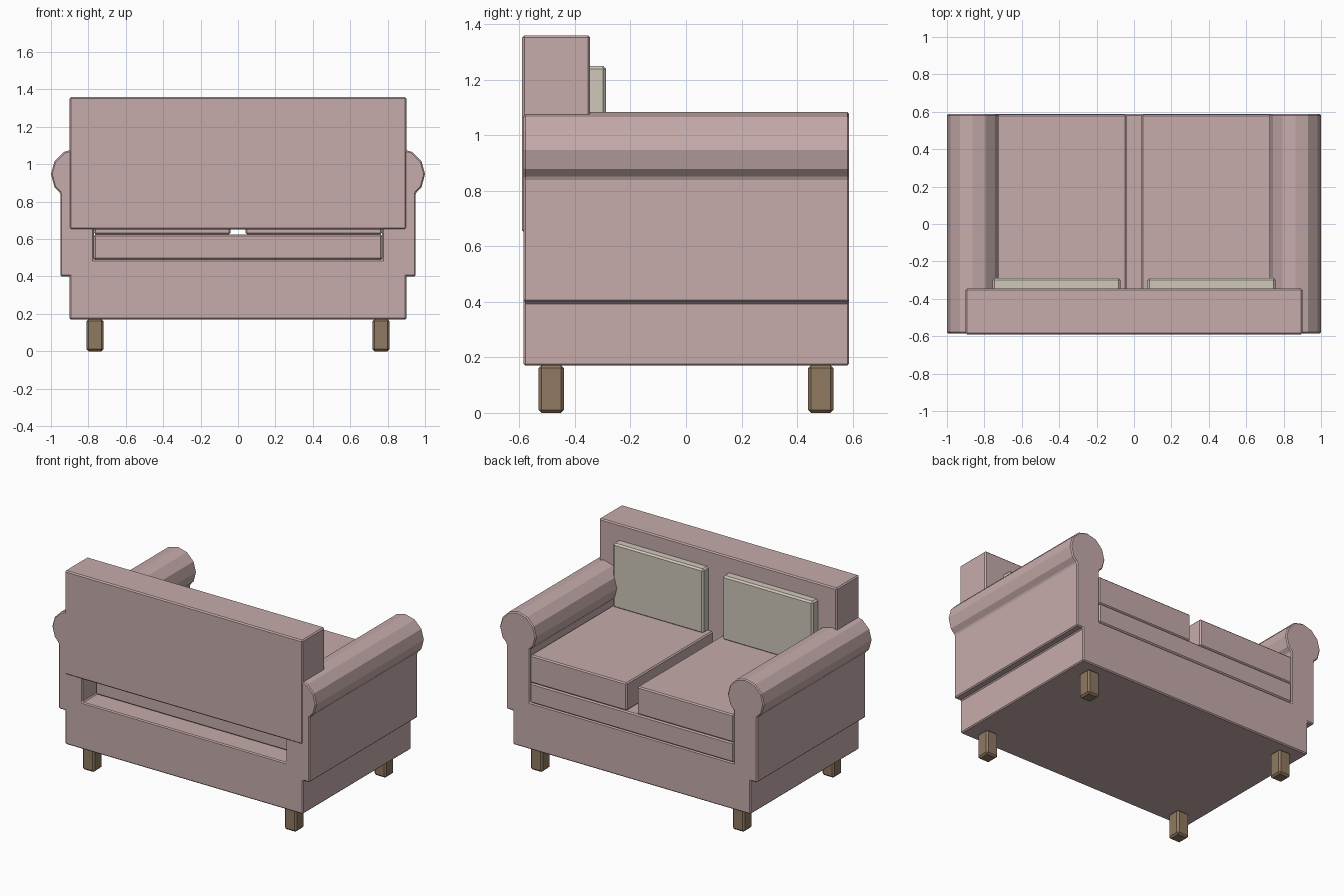
import bpy, bmesh, math

if "Cube" in bpy.data.objects:
    bpy.data.objects.remove(bpy.data.objects["Cube"])


def material(name, color):
    m = bpy.data.materials.new(name)
    m.diffuse_color = (*color, 1)
    m.use_nodes = True
    m.node_tree.nodes["Principled BSDF"].inputs["Base Color"].default_value = m.diffuse_color
    return m


FABRIC = material("pink_fabric", (0.57, 0.41, 0.41))
PILLOW = material("beige_fabric", (0.63, 0.58, 0.49))
WOOD = material("wood", (0.28, 0.19, 0.12))


def finish(bm, name, mat, bevel):
    bmesh.ops.recalc_face_normals(bm, faces=bm.faces)
    me = bpy.data.meshes.new(name)
    bm.to_mesh(me)
    bm.free()
    me.materials.append(mat)
    ob = bpy.data.objects.new(name, me)
    bpy.context.collection.objects.link(ob)
    mod = ob.modifiers.new("edge_bevel", 'BEVEL')
    mod.width = bevel
    mod.segments = 1
    mod.limit_method = 'ANGLE'
    mod.angle_limit = math.radians(40)
    return ob


def box(name, xr, yr, zr, mat, bevel=0.008):
    bm = bmesh.new()
    bmesh.ops.create_cube(bm, size=1)
    for v in bm.verts:
        v.co = [(r[0] + r[1]) / 2 + c * (r[1] - r[0])
                for r, c in zip((xr, yr, zr), v.co)]
    return finish(bm, name, mat, bevel)


# frame: base and rolled arms as one extruded profile
CX, CZ, R = 0.8625, 0.947, 0.1375
half = [(0.90, 0.17), (0.90, 0.40), (0.95, 0.40), (0.95, 0.846)]
for a in range(-30, 211, 30):
    t = math.radians(a)
    half.append((CX + R * math.cos(t), CZ + R * math.sin(t)))
half += [(0.77, 0.852), (0.77, 0.49)]
profile = half + [(-x, z) for x, z in reversed(half)]

bm = bmesh.new()
face = bm.faces.new([bm.verts.new((x, -0.585, z)) for x, z in profile])
ext = bmesh.ops.extrude_face_region(bm, geom=[face], use_keep_orig=True)
for v in ext["geom"]:
    if isinstance(v, bmesh.types.BMVert):
        v.co.y = 0.588
finish(bm, "frame_with_arms", FABRIC, 0.007)

# seat platform and backrest
box("seat_platform", (-0.77, 0.77), (-0.44, 0.588), (0.49, 0.625), FABRIC)
box("backrest", (-0.90, 0.90), (-0.59, -0.345), (0.65, 1.36), FABRIC)

# cushions, pillows and legs on each side
for s, side in ((-1, "left"), (1, "right")):
    def span(a, b):
        return sorted((s * a, s * b))
    box("seat_cushion_" + side, span(0.04, 0.77), (-0.44, 0.585),
        (0.625, 0.815), FABRIC)
    box("back_pillow_" + side, span(0.073, 0.757), (-0.37, -0.288),
        (0.81, 1.25), PILLOW, 0.011)
    for y, end in ((-0.485, "front"), (0.485, "rear")):
        box(f"{end}_leg_{side}", span(0.72, 0.81), (y - 0.046, y + 0.046),
            (0, 0.172), WOOD, 0.011)
